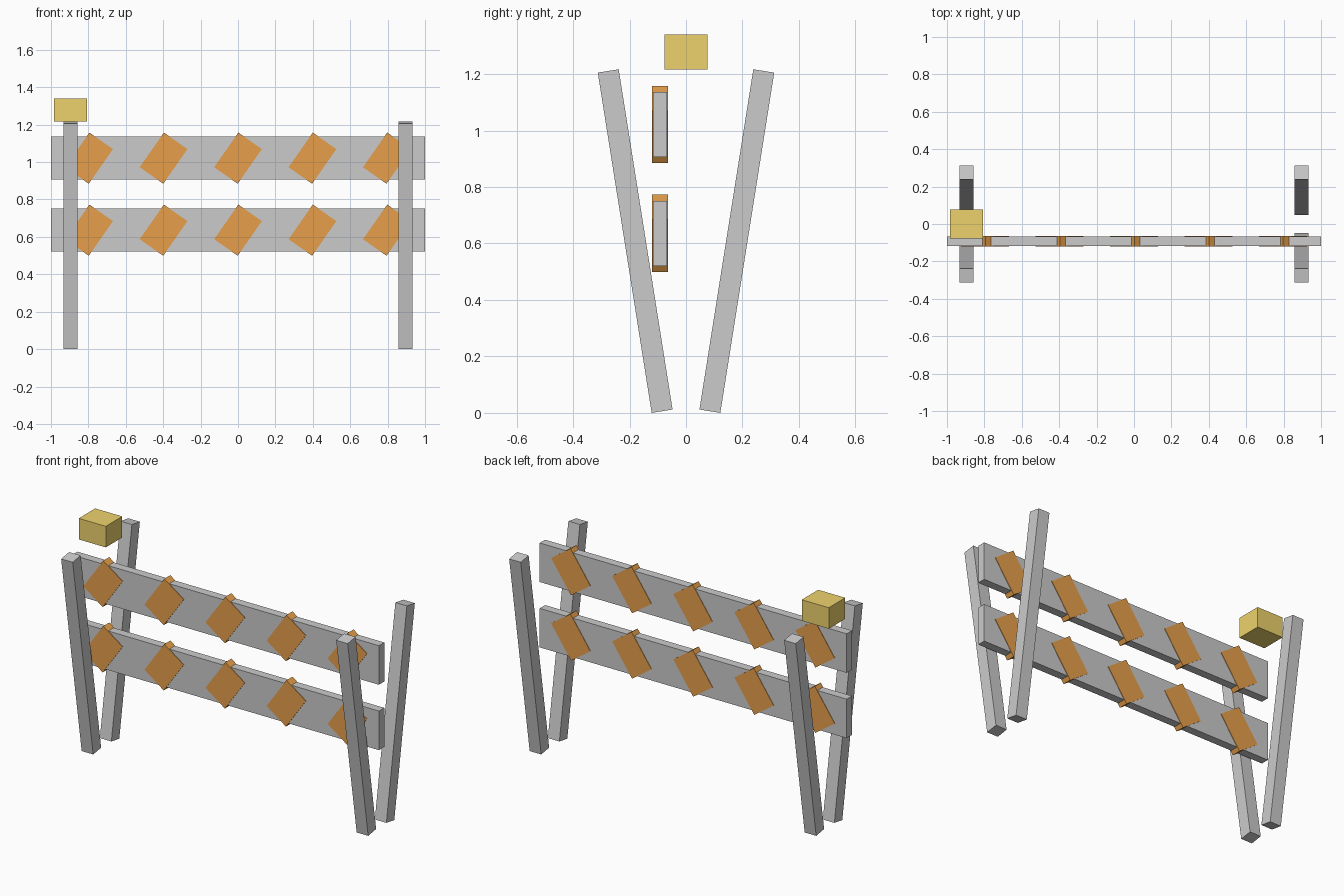
import bpy
from math import radians

if "Cube" in bpy.data.objects:
    bpy.data.objects.remove(bpy.data.objects["Cube"])


def material(name, rgb):
    m = bpy.data.materials.new(name)
    m.diffuse_color = (*rgb, 1)
    m.use_nodes = True
    m.node_tree.nodes["Principled BSDF"].inputs["Base Color"].default_value = m.diffuse_color
    return m


def box(name, loc, size, rot=(0, 0, 0), mat=None):
    bpy.ops.mesh.primitive_cube_add(size=1, location=loc, rotation=rot)
    ob = bpy.context.object
    ob.name = name
    ob.scale = size
    bpy.ops.object.transform_apply(location=False, rotation=False, scale=True)
    if mat:
        ob.data.materials.append(mat)
    return ob


orange = material("orange", (0.8, 0.35, 0.07))
yellow = material("yellow", (0.85, 0.65, 0.15))

LEG_X = 0.896
BOARD_Y = -0.092

# Four legs, splaying outwards towards the top
for x, side in ((-LEG_X, "left"), (LEG_X, "right")):
    for s, end in ((-1, "front"), (1, "back")):
        box(f"{end}_leg_{side}", (x, s * 0.18, 0.6085), (0.075, 0.075, 1.22),
            (radians(-9 * s), 0, 0))

# Two boards, each with five slanted stripes wrapping through it
for z, level in ((0.636, "lower"), (1.021, "upper")):
    box(f"{level}_board", (0, BOARD_Y, z), (2.0, 0.05, 0.23))
    for i in range(5):
        box(f"{level}_stripe_{i + 1}", ((i - 2) * 0.398, BOARD_Y, z),
            (0.154, 0.056, 0.226), (0, radians(35), 0), orange)

# Warning lamp above the left legs
box("warning_lamp", (-LEG_X, 0, 1.278), (0.176, 0.153, 0.124), mat=yellow)
